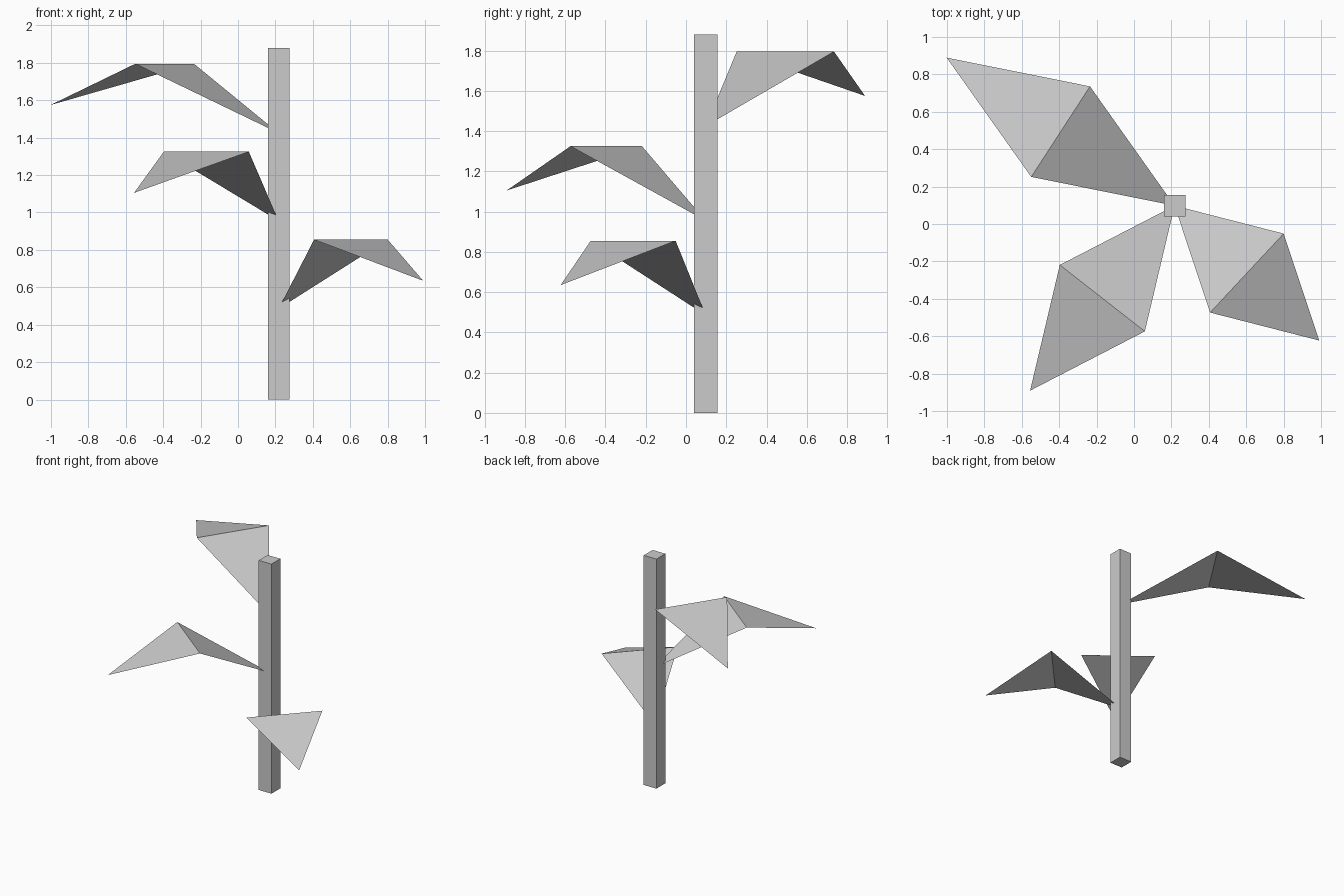
import bpy
import bmesh
from math import cos, sin, radians
from mathutils import Vector, Matrix

cube = bpy.data.objects.get("Cube")
if cube:
    bpy.data.objects.remove(cube, do_unlink=True)

# One plain grey for the whole plant
grey = bpy.data.materials.new("light_grey")
grey.use_nodes = True
colour = (0.6, 0.6, 0.6, 1)
grey.diffuse_color = colour
grey.node_tree.nodes["Principled BSDF"].inputs["Base Color"].default_value = colour

CENTRE = Vector((0.217, 0.098, 0))
STEM_WIDTH, STEM_HEIGHT = 0.115, 1.88
LEAF_WIDTH, LEAF_RISE, LEAF_DROP = 0.577, 0.37, 0.22


def add_object(name, bm):
    mesh = bpy.data.meshes.new(name)
    bm.to_mesh(mesh)
    bm.free()
    mesh.materials.append(grey)
    obj = bpy.data.objects.new(name, mesh)
    bpy.context.collection.objects.link(obj)
    return obj


def add_leaf(name, height, angle, length):
    """Diamond sheet folded across its middle, growing out of the stem."""
    out = Vector((cos(radians(angle)), sin(radians(angle)), 0))
    side = Vector((-out.y, out.x, 0)) * LEAF_WIDTH / 2
    up = Vector((0, 0, 1))
    bm = bmesh.new()
    middle = out * length / 2 + up * LEAF_RISE
    base = bm.verts.new((0, 0, 0))
    right = bm.verts.new(middle - side)
    left = bm.verts.new(middle + side)
    tip = bm.verts.new(out * length + up * (LEAF_RISE - LEAF_DROP))
    bm.faces.new((base, right, left))
    bm.faces.new((right, tip, left))
    leaf = add_object(name, bm)
    leaf.location = CENTRE + up * height


# Square stem
bm = bmesh.new()
bmesh.ops.create_cube(bm, size=1, matrix=Matrix.Translation((0, 0, 0.5)))
bmesh.ops.scale(bm, vec=(STEM_WIDTH, STEM_WIDTH, STEM_HEIGHT), verts=bm.verts)
add_object("stem", bm).location = CENTRE

# Leaves spiral down the stem, each one shorter than the one above
for i, name in enumerate(("upper_leaf", "middle_leaf", "lower_leaf")):
    add_leaf(name, 1.425 - 0.47 * i, 147 + 85 * i, 1.453 - 0.198 * i)
